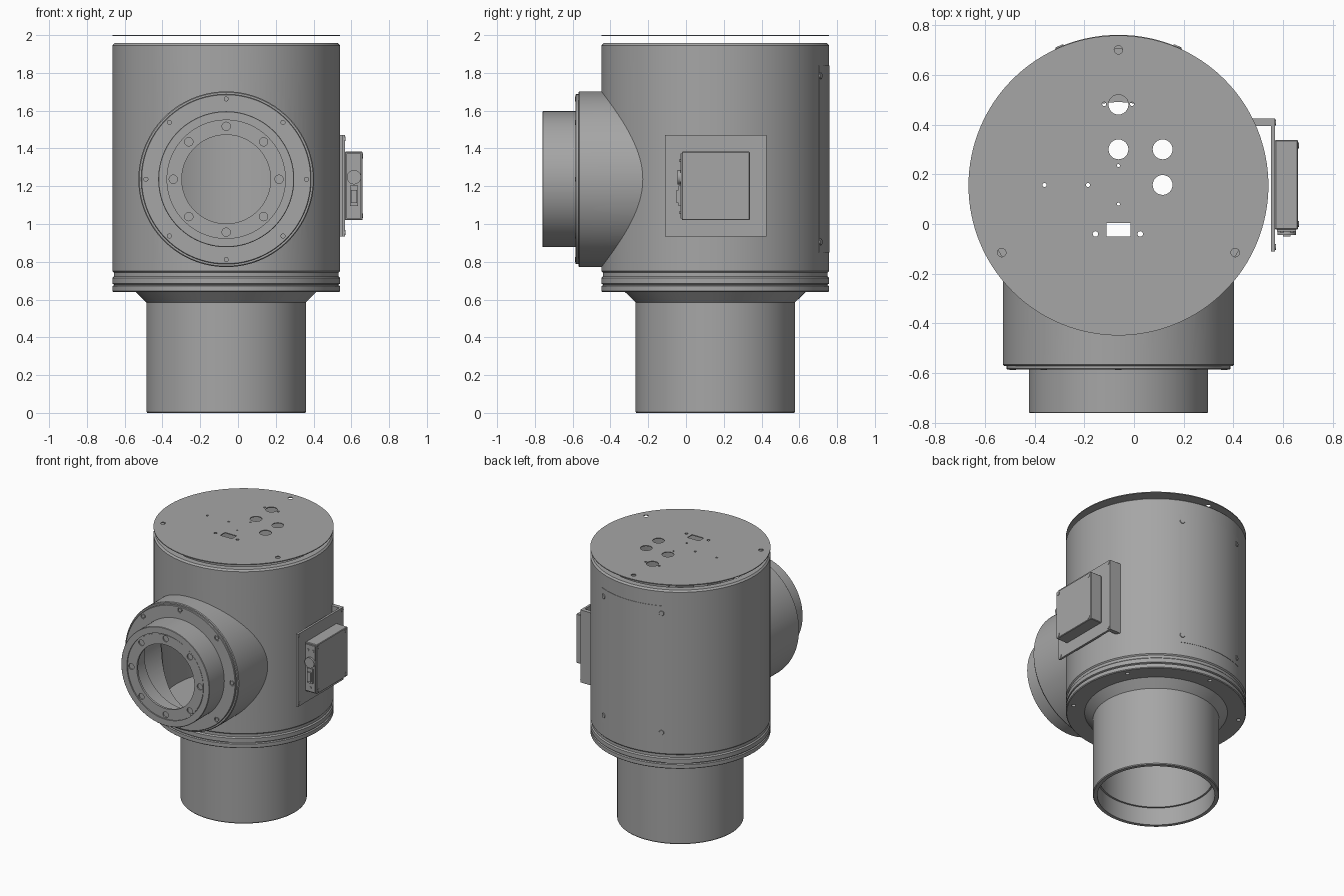
import bpy, bmesh
from math import sin, cos, pi, radians
from mathutils import Matrix, Vector

if "Cube" in bpy.data.objects:
    bpy.data.objects.remove(bpy.data.objects["Cube"])

grey = bpy.data.materials.new("plain grey")
grey.use_nodes = True
GREY = (0.38, 0.38, 0.38, 1)
grey.diffuse_color = GREY
grey.node_tree.nodes["Principled BSDF"].inputs["Base Color"].default_value = GREY

CX, CY = -0.0625, 0.155          # main axis
PZ = 1.237                       # port axis height
R = 0.603                        # housing radius
MAIN = Matrix.Translation((CX, CY, 0))
# port frame: local z runs along world y
PORT = Matrix.Translation((CX, 0, PZ)) @ Matrix.Rotation(-pi / 2, 4, 'X')
TO_AXIS = {'X': Matrix.Rotation(pi / 2, 4, 'Y'),
           'Y': Matrix.Rotation(-pi / 2, 4, 'X'),
           'Z': Matrix.Identity(4)}


def finish(bm, name):
    bmesh.ops.recalc_face_normals(bm, faces=bm.faces)
    mesh = bpy.data.meshes.new(name)
    bm.to_mesh(mesh)
    bm.free()
    mesh.materials.append(grey)
    ob = bpy.data.objects.new(name, mesh)
    bpy.context.scene.collection.objects.link(ob)
    return ob


def revolve(name, profile, frame, steps=128):
    """Spin a closed (radius, height) outline about the frame's z axis."""
    bm = bmesh.new()
    vs = [bm.verts.new((r, 0, z)) for r, z in profile]
    es = [bm.edges.new((vs[i - 1], vs[i])) for i in range(len(vs))]
    bmesh.ops.spin(bm, geom=vs + es, cent=(0, 0, 0), axis=(0, 0, 1),
                   angle=2 * pi, steps=steps, use_merge=True)
    bmesh.ops.remove_doubles(bm, verts=bm.verts, dist=1e-5)
    bm.transform(frame)
    return finish(bm, name)


def add_disc(bm, centre, r, depth, axis='Z', segs=24):
    m = Matrix.Translation(centre) @ TO_AXIS[axis]
    bmesh.ops.create_cone(bm, cap_ends=True, segments=segs, radius1=r,
                          radius2=r, depth=depth, matrix=m)


def add_box(bm, lo, hi):
    lo, hi = Vector(lo), Vector(hi)
    m = Matrix.Translation((lo + hi) / 2) @ Matrix.Diagonal((*(hi - lo), 1))
    bmesh.ops.create_cube(bm, size=1, matrix=m)


def discs(name, items, axis, segs=24):
    bm = bmesh.new()
    for centre, r, depth in items:
        add_disc(bm, centre, r, depth, axis, segs)
    return finish(bm, name)


def box(name, lo, hi, bevel=0):
    bm = bmesh.new()
    add_box(bm, lo, hi)
    if bevel:
        bmesh.ops.bevel(bm, geom=bm.edges[:], offset=bevel, segments=1,
                        affect='EDGES')
    return finish(bm, name)


def cut(ob, cutter):
    """Subtract the cutter, bake the result and drop the cutter."""
    mod = ob.modifiers.new("cut", 'BOOLEAN')
    mod.operation, mod.solver, mod.object = 'DIFFERENCE', 'EXACT', cutter
    dg = bpy.context.evaluated_depsgraph_get()
    mesh = bpy.data.meshes.new_from_object(ob.evaluated_get(dg))
    ob.modifiers.clear()
    ob.data = mesh
    bpy.data.objects.remove(cutter)


def port_ring(radius, count, y):
    return [Vector((CX + radius * cos(2 * pi * i / count), y,
                    PZ + radius * sin(2 * pi * i / count))) for i in range(count)]


# Main housing: hollow, open at the top, with the port opening cut out
housing = revolve("housing", [
    (0.548, 0.74), (0.593, 0.74), (R, 0.75), (R, 1.945), (0.592, 1.957),
    (0.548, 1.957)], MAIN)
cut(housing, discs("cutter", [((CX, -0.4, PZ), 0.435, 0.9)], 'Y', 128))

# Base flange with groove, cone and outlet pipe
base = revolve("base_flange_and_pipe", [
    (0.335, 0.69), (0.335, 0.63), (0.38, 0.60), (0.38, 0.13), (0.393, 0.13),
    (0.393, 0), (0.418, 0), (0.4225, 0.006), (0.4225, 0.585), (0.478, 0.64),
    (0.598, 0.64), (R, 0.645), (R, 0.672), (0.594, 0.676), (0.594, 0.68),
    (R, 0.684), (R, 0.714), (0.595, 0.722), (0.595, 0.742), (0.548, 0.742),
    (0.548, 0.69)], MAIN)
angles = [radians(30 + 60 * i) for i in range(6)]
cut(base, discs("cutter", [((CX + 0.56 * cos(a), CY + 0.56 * sin(a), 0.64),
                            0.014, 0.03) for a in angles], 'Z'))

# Port sleeve, trimmed to the curve of the housing
sleeve = revolve("port_sleeve", [
    (0.405, -0.57), (0.46, -0.57), (0.465, -0.565), (0.465, 0), (0.405, 0)], PORT)
cut(sleeve, discs("cutter", [((CX, CY, PZ), 0.56, 2)], 'Z', 128))

# Port flange, neck and front ring
neck = revolve("port_neck", [
    (0.31, -0.58), (0.31, -0.74), (0.235, -0.74), (0.235, -0.756),
    (0.308, -0.756), (0.308, -0.751), (0.313, -0.751), (0.313, -0.76),
    (0.357, -0.76), (0.36, -0.757), (0.36, -0.585), (0.447, -0.585),
    (0.45, -0.582), (0.45, -0.56), (0.31, -0.56)], PORT)
cut(neck, discs("cutter", [(p, 0.022, 0.02) for p in port_ring(0.28, 8, -0.757)]
                + [(p, 0.02, 0.012) for p in port_ring(0.425, 8, -0.585)], 'Y'))
discs("port_flange_screws", [(p, 0.013, 0.016) for p in
                             port_ring(0.425, 8, -0.579)], 'Y', 16)
discs("port_pin", [((CX, -0.756, 0.895), 0.01, 0.008)], 'Y', 16)

# Thin lid held above the housing, with its openings
lid = discs("lid_plate", [((CX, CY, 1.997), R, 0.006)], 'Z', 128)
bm = bmesh.new()
hole_groups = {
    0.04: [(CX, 0.48), (CX, 0.30), (0.115, 0.30), (0.115, 0.157)],
    0.017: [(CX, 0.70), (-0.532, -0.115), (0.407, -0.115)],
    0.011: [(-0.155, -0.04), (0.025, -0.04)],
    0.008: [(-0.36, 0.157), (-0.185, 0.157), (-0.12, 0.482), (-0.008, 0.482)],
    0.006: [(CX, 0.235), (CX, 0.08)]}
for radius, spots in hole_groups.items():
    for x, y in spots:
        add_disc(bm, (x, y, 2), radius, 0.1)
add_box(bm, (-0.11, -0.05, 1.9), (-0.015, 0.005, 2.1))
cut(lid, finish(bm, "cutter"))

# Curved service panel on the back
bm = bmesh.new()
n, half = 16, radians(25)
rows = []
for i in range(n + 1):
    a = pi / 2 - half + 2 * half * i / n
    rows.append([bm.verts.new((CX + r * cos(a), CY + r * sin(a), z))
                 for r, z in ((0.598, 0.85), (0.6055, 0.85),
                              (0.6055, 1.84), (0.598, 1.84))])
for a, b in zip(rows, rows[1:]):
    for k in range(4):
        bm.faces.new((a[k - 1], a[k], b[k], b[k - 1]))
bm.faces.new(rows[0])
bm.faces.new(rows[-1])
finish(bm, "rear_panel")
bm = bmesh.new()
for deg in (67, 113):
    for z in (0.905, 1.785):
        a = radians(deg)
        m = (Matrix.Translation((CX + R * cos(a), CY + R * sin(a), z))
             @ Matrix.Rotation(a, 4, 'Z') @ TO_AXIS['X'])
        bmesh.ops.create_cone(bm, cap_ends=True, segments=20, radius1=0.022,
                              radius2=0.016, depth=0.014, matrix=m)
finish(bm, "rear_panel_screws")

# Mounting plate with its bent side flange
box("mounting_plate", (0.55, -0.11, 0.935), (0.566, 0.425, 1.47))
box("mounting_flange", (0.475, 0.395, 0.935), (0.552, 0.425, 1.47))
discs("mounting_screws", [((0.567, y, z), 0.012, 0.006)
                          for y in (-0.092, 0.408) for z in (0.955, 1.452)], 'X', 16)

# Control box with cover screws
box("control_box", (0.566, -0.022, 1.02), (0.66, 0.338, 1.383), 0.004)
discs("cover_screws", [((0.66, y, z), 0.012, 0.006)
                       for y in (0, 0.315) for z in (1.043, 1.36)], 'X', 16)

# Controls on the box's front side
box("control_face", (0.574, -0.03, 1.03), (0.652, -0.02, 1.373))
discs("control_knob", [((0.614, -0.036, 1.248), 0.038, 0.018)], 'Y', 32)
box("switch_frame", (0.592, -0.04, 1.095), (0.636, -0.028, 1.205))
box("switch_rocker", (0.599, -0.05, 1.11), (0.629, -0.038, 1.18))
discs("indicator_lights", [((x, -0.031, z), 0.008, 0.008) for x, z in
                           ((0.595, 1.335), (0.636, 1.335), (0.614, 1.06))], 'Y', 16)

# Smooth round surfaces, keeping edges sharp
bpy.ops.object.select_all(action='DESELECT')
for ob in bpy.context.scene.objects:
    if ob.type == 'MESH':
        ob.select_set(True)
        bpy.context.view_layer.objects.active = ob
bpy.ops.object.shade_smooth_by_angle(angle=radians(25))
